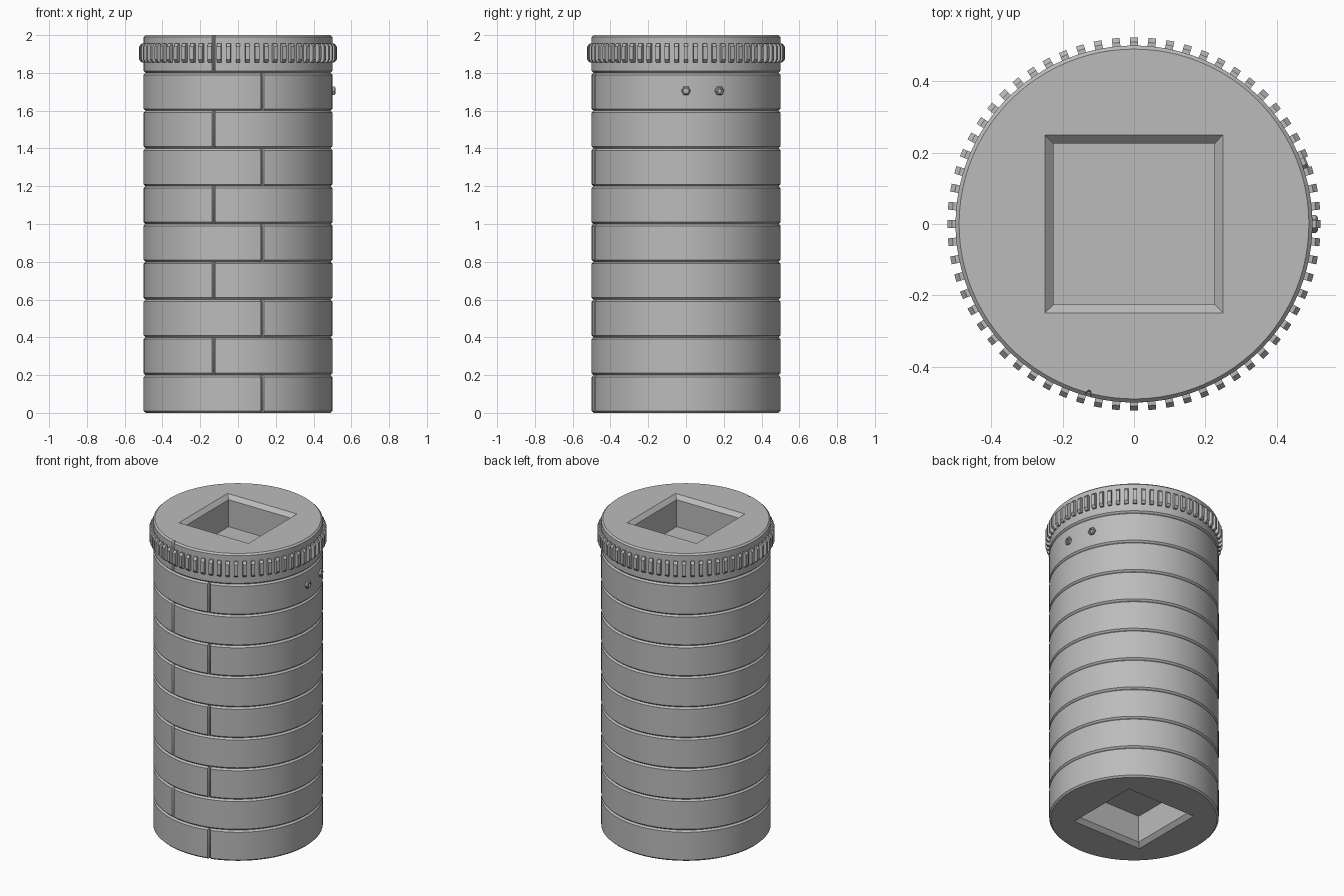
import bpy
import bmesh
from math import cos, sin, pi, tau, radians
from mathutils import Matrix

if "Cube" in bpy.data.objects:
    bpy.data.objects.remove(bpy.data.objects["Cube"], do_unlink=True)

RADIUS = 0.5
RING_HEIGHT = 0.2
RINGS = 10
SEGMENTS = 96
CHAMFER = 0.01
SEAM_ANGLE = radians(15)
TEETH = 64

grey = bpy.data.materials.new("plain grey")
grey.use_nodes = True
grey.diffuse_color = (0.5, 0.5, 0.5, 1)
grey.node_tree.nodes["Principled BSDF"].inputs["Base Color"].default_value = (0.5, 0.5, 0.5, 1)


def make_object(name, bm):
    bmesh.ops.recalc_face_normals(bm, faces=bm.faces)
    mesh = bpy.data.meshes.new(name)
    bm.to_mesh(mesh)
    bm.free()
    mesh.materials.append(grey)
    obj = bpy.data.objects.new(name, mesh)
    bpy.context.collection.objects.link(obj)
    return obj


def loft(bm, loops):
    """Join loops of points into a closed solid."""
    rows = [[bm.verts.new(p) for p in loop] for loop in loops]
    count = len(rows[0])
    for low, high in zip(rows, rows[1:]):
        for i in range(count):
            j = (i + 1) % count
            bm.faces.new((low[i], low[j], high[j], high[i]))
    bm.faces.new(rows[0][::-1])
    bm.faces.new(rows[-1])


def select_only(obj):
    bpy.ops.object.select_all(action="DESELECT")
    obj.select_set(True)
    bpy.context.view_layer.objects.active = obj


def smooth(obj):
    select_only(obj)
    bpy.ops.object.shade_smooth_by_angle(angle=radians(30))


def ring_loop(seam, inset, z):
    """Circle outline with a narrow notch at the seam."""
    half = 0.018
    step = (tau - 2 * half) / SEGMENTS
    polar = [(seam + half + i * step, RADIUS - inset) for i in range(SEGMENTS + 1)]
    polar += [(seam - half / 3, RADIUS - 0.013 - inset / 2),
              (seam + half / 3, RADIUS - 0.013 - inset / 2)]
    return [(r * cos(a), r * sin(a), z) for a, r in polar]


def square_loop(half, z):
    return [(x * half, y * half, z) for x, y in ((-1, -1), (1, -1), (1, 1), (-1, 1))]


def cut_socket(ring, rim, inward):
    """Square opening with a chamfered rim, through one end ring."""
    bm = bmesh.new()
    loft(bm, [square_loop(half, rim + inward * depth) for half, depth in
              ((0.275, -0.025), (0.225, 0.025), (0.225, RING_HEIGHT + 0.05))])
    cutter = make_object("socket_cutter", bm)
    cutter.hide_render = True
    cut = ring.modifiers.new("socket", "BOOLEAN")
    cut.operation = "DIFFERENCE"
    cut.solver = "EXACT"
    cut.object = cutter
    select_only(ring)
    bpy.ops.object.modifier_apply(modifier=cut.name)
    bpy.data.objects.remove(cutter, do_unlink=True)


# Stacked split rings, seams alternating either side of the front
for n in range(RINGS):
    base, top = n * RING_HEIGHT, (n + 1) * RING_HEIGHT
    seam = -pi / 2 + (SEAM_ANGLE if n % 2 == 0 else -SEAM_ANGLE)
    bm = bmesh.new()
    loft(bm, [ring_loop(seam, CHAMFER, base), ring_loop(seam, 0, base + CHAMFER),
              ring_loop(seam, 0, top - CHAMFER), ring_loop(seam, CHAMFER, top)])
    ring = make_object(f"ring_{n + 1}", bm)
    if n == 0:
        cut_socket(ring, base, 1)
    elif n == RINGS - 1:
        cut_socket(ring, top, -1)
    smooth(ring)

# Toothed collar around the top ring
bm = bmesh.new()
profile = [(0.48, 1.855), (0.51, 1.855), (0.523, 1.87),
           (0.523, 1.94), (0.51, 1.955), (0.48, 1.955)]
for n in range(TEETH):
    turn = Matrix.Rotation(tau * n / TEETH, 4, "Z")
    loft(bm, [[turn @ Matrix.Translation((r, side, z)) @ Matrix().to_translation()
               for r, z in profile] for side in (-0.011, 0.011)])
make_object("collar_teeth", bm)

# Two small hexagonal studs with hollow centres on the left side
for n, angle in enumerate((0, radians(20.5))):
    bm = bmesh.new()
    turn = Matrix.Rotation(angle, 4, "Z")
    loft(bm, [[turn @ Matrix.Translation((x, r * cos(tau * i / 6), 1.705 + r * sin(tau * i / 6))).to_translation()
               for i in range(6)]
              for r, x in ((0.025, 0.48), (0.025, 0.51), (0.02, 0.515), (0.013, 0.515), (0.013, 0.503))])
    make_object(f"stud_{n + 1}", bm)
